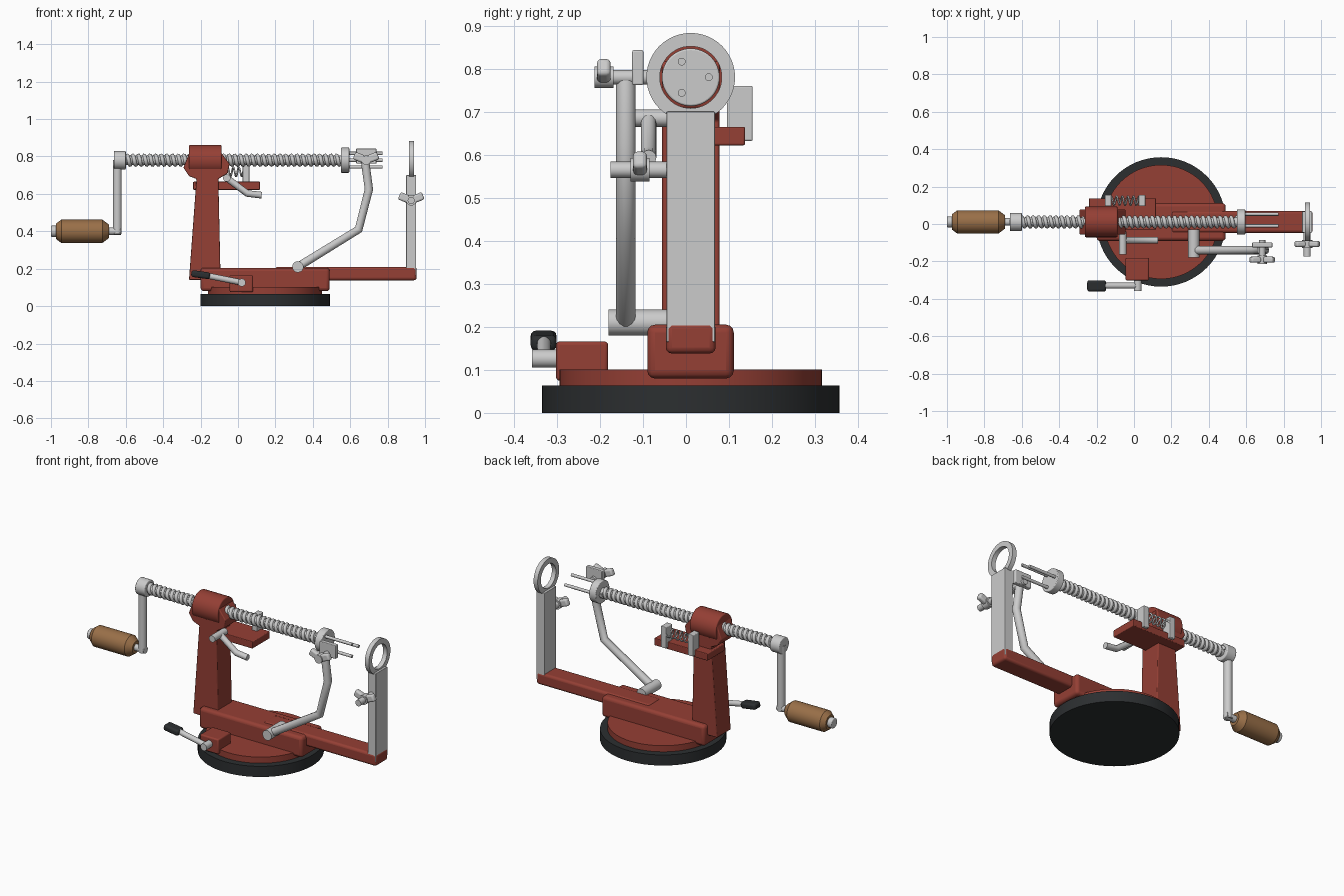
import bpy, bmesh
from math import pi, sin, cos, radians
from mathutils import Matrix, Vector

if "Cube" in bpy.data.objects:
    bpy.data.objects.remove(bpy.data.objects["Cube"])

CY, CZ = 0.011, 0.78          # centre plane and screw axis height


def material(name, rgb):
    m = bpy.data.materials.new(name)
    m.diffuse_color = (*rgb, 1)
    m.use_nodes = True
    m.node_tree.nodes["Principled BSDF"].inputs["Base Color"].default_value = m.diffuse_color
    return m


RED = material("red_enamel", (0.30, 0.05, 0.035))
WOOD = material("wood", (0.32, 0.16, 0.065))
RUBBER = material("rubber", (0.025, 0.028, 0.03))


def finish(name, bm, mat=None, bevel=0, smooth=True):
    bmesh.ops.recalc_face_normals(bm, faces=bm.faces)
    me = bpy.data.meshes.new(name)
    bm.to_mesh(me)
    bm.free()
    ob = bpy.data.objects.new(name, me)
    bpy.context.collection.objects.link(ob)
    if mat:
        me.materials.append(mat)
    if bevel:
        b = ob.modifiers.new("bevel", 'BEVEL')
        b.width, b.segments = bevel, 3
    if smooth:
        bpy.ops.object.select_all(action='DESELECT')
        ob.select_set(True)
        bpy.context.view_layer.objects.active = ob
        bpy.ops.object.shade_smooth_by_angle(angle=radians(35))
    return ob


def box(name, x, y, z, mat=None, bevel=0.0):
    bm = bmesh.new()
    size = [b - a for a, b in (x, y, z)]
    mid = [(a + b) / 2 for a, b in (x, y, z)]
    bmesh.ops.create_cube(bm, size=1, matrix=Matrix.Translation(mid) @ Matrix.Diagonal((*size, 1)))
    return finish(name, bm, mat, bevel)


def rod(name, p, q, r, mat=None, bevel=0, segs=32):
    p, q = Vector(p), Vector(q)
    rot = (q - p).to_track_quat('Z', 'Y').to_matrix().to_4x4()
    bm = bmesh.new()
    bmesh.ops.create_cone(bm, cap_ends=True, segments=segs, radius1=r, radius2=r,
                          depth=(q - p).length, matrix=Matrix.Translation((p + q) / 2) @ rot)
    return finish(name, bm, mat, bevel)


def lathe_x(name, profile, z, mat=None, closed=False):
    """Spin an (x, radius) profile around the x axis at height z."""
    bm = bmesh.new()
    vs = [bm.verts.new((x, CY, z + r)) for x, r in profile]
    pairs = list(zip(vs, vs[1:])) + ([(vs[-1], vs[0])] if closed else [])
    es = [bm.edges.new(p) for p in pairs]
    bmesh.ops.spin(bm, geom=vs + es, cent=(0, CY, z), axis=(1, 0, 0), angle=2 * pi, steps=48)
    bmesh.ops.remove_doubles(bm, verts=bm.verts, dist=1e-5)
    return finish(name, bm, mat)


def tube(name, pts, r, res=3):
    cu = bpy.data.curves.new(name, 'CURVE')
    cu.dimensions, cu.bevel_depth, cu.bevel_resolution = '3D', r, res
    cu.use_fill_caps = True
    sp = cu.splines.new('POLY')
    sp.points.add(len(pts) - 1)
    for pt, co in zip(sp.points, pts):
        pt.co = (*co, 1)
    ob = bpy.data.objects.new(name, cu)
    bpy.context.collection.objects.link(ob)
    return ob


def helix(name, x0, x1, y, z, radius, turns, wire, steps=16, res=1):
    n = int(turns * steps)
    pts = [(x0 + (x1 - x0) * i / n, y + radius * cos(2 * pi * i / steps),
            z + radius * sin(2 * pi * i / steps)) for i in range(n + 1)]
    return tube(name, pts, wire, res)


def wing_bolt(name, x, z, y0, y1, yw, r=0.02):
    """Bolt along y with two raised wings at yw."""
    rod(name + "_bolt", (x, y0, z), (x, y1, z), r * 0.85)
    rod(name + "_nut", (x, yw - 0.022, z), (x, yw + 0.022, z), r * 1.25)
    for s, side in ((-1, "left"), (1, "right")):
        bm = bmesh.new()
        mat = (Matrix.Translation((x, yw, z)) @ Matrix.Rotation(-s * radians(22), 4, 'Y')
               @ Matrix.Translation((s * 0.04, 0, 0)) @ Matrix.Diagonal((0.058, 0.032, 0.042, 1)))
        bmesh.ops.create_cube(bm, size=1, matrix=mat)
        finish(f"{name}_{side}_wing", bm, None, 0.01)


# suction base, body and horizontal arm
rod("rubber_foot", (0.145, CY, 0), (0.145, CY, 0.064), 0.346, RUBBER, segs=64)
rod("base_plate", (0.145, CY, 0.06), (0.145, CY, 0.101), 0.305, RED, segs=64)
box("body_block", (-0.2, 0.49), (-0.09, 0.111), (0.08, 0.205), RED, 0.018)
box("extension_bar", (0.2, 0.955), (-0.047, 0.069), (0.138, 0.21), RED, 0.014)

# column with flared head, extruded from its front outline
outline = [(-0.262, 0.14), (-0.093, 0.14), (-0.105, 0.68), (-0.055, 0.71), (-0.045, 0.76),
           (-0.09, 0.82), (-0.26, 0.82), (-0.292, 0.74), (-0.262, 0.695), (-0.222, 0.68)]
bm = bmesh.new()
face = bm.faces.new([bm.verts.new((x, -0.056, z)) for x, z in outline])
new = bmesh.ops.extrude_face_region(bm, geom=[face])["geom"]
bmesh.ops.translate(bm, vec=(0, 0.134, 0), verts=[v for v in new if isinstance(v, bmesh.types.BMVert)])
finish("column", bm, RED, 0.005)
rod("screw_housing", (-0.262, CY, CZ), (-0.088, CY, CZ), 0.082, RED, 0.006, 48)

# rear shelf with sprung brackets
box("rear_shelf", (-0.24, 0.118), (-0.03, 0.137), (0.622, 0.665), RED, 0.004)
for i, x in enumerate((-0.138, 0.043)):
    box(f"spring_bracket_{i + 1}", (x - 0.018, x + 0.018), (0.095, 0.155), (0.632, 0.76), None, 0.004)
helix("latch_spring", -0.122, 0.027, 0.125, 0.718, 0.024, 5, 0.005)

# lead screw with fork
rod("screw_core", (-0.64, CY, CZ), (0.57, CY, CZ), 0.025)
helix("screw_thread", -0.6, 0.55, CY, CZ, 0.025, 38, 0.011)
rod("fork_hub", (0.55, CY, CZ), (0.595, CY, CZ), 0.067, None, 0.004, 48)
for i in range(3):
    a = 2 * pi * i / 3
    y, z = CY + 0.042 * cos(a), CZ + 0.042 * sin(a)
    rod(f"fork_prong_{i + 1}", (0.58, y, z), (0.772, y, z), 0.009, segs=16)

# crank and handle
rod("crank_hub", (-0.664, CY, CZ), (-0.6, CY, CZ), 0.049, None, 0.005)
rod("crank_arm", (-0.645, CY, 0.385), (-0.645, CY, CZ), 0.023)
rod("handle_axle", (-0.98, CY, 0.4), (-0.625, CY, 0.4), 0.02)
lathe_x("wooden_handle", [(-0.972, 0), (-0.972, 0.042), (-0.945, 0.062), (-0.725, 0.062),
                          (-0.69, 0.036), (-0.69, 0)], 0.4, WOOD)
rod("handle_end_cap", (-1.0, CY, 0.4), (-0.97, CY, 0.4), 0.03, None, 0.005)

# upright and slicing ring
box("ring_upright", (0.899, 0.953), (-0.045, 0.067), (0.165, 0.7), None, 0.002)
lathe_x("slicing_ring", [(0.913, 0.072), (0.913, 0.103), (0.94, 0.103), (0.94, 0.072)], CZ, None, True)
wing_bolt("upright_wing", 0.926, 0.565, -0.175, -0.03, -0.107, 0.022)

# peeling arm with blade
rod("peeler_pivot", (0.32, -0.18, 0.21), (0.32, -0.03, 0.21), 0.03)
tube("peeler_arm", [(0.32, -0.14, 0.21), (0.645, -0.14, 0.41), (0.7, -0.14, 0.625),
                    (0.68, -0.14, 0.77)], 0.023, 5)
box("peeler_blade", (0.632, 0.74), (-0.125, -0.099), (0.762, 0.843), None, 0.004)
wing_bolt("peeler_wing", 0.685, 0.78, -0.21, -0.085, -0.191)

# release latch on the column front
rod("latch_pivot", (-0.06, -0.163, 0.685), (-0.06, -0.04, 0.685), 0.02)
tube("latch_lever", [(-0.06, -0.087, 0.685), (0.05, -0.087, 0.602), (0.127, -0.087, 0.593)], 0.018, 4)

# suction lever
box("lever_block", (-0.045, 0.08), (-0.302, -0.181), (0.075, 0.166), RED, 0.008)
rod("lever_pivot", (0.02, -0.358, 0.126), (0.02, -0.29, 0.126), 0.021)
rod("suction_lever", (0.02, -0.33, 0.126), (-0.2, -0.33, 0.17), 0.016)
grip = box("lever_grip", (-0.05, 0.05), (-0.03, 0.03), (-0.018, 0.018), RUBBER, 0.012)
grip.location = (-0.2, -0.331, 0.168)
grip.rotation_euler.y = radians(8)
